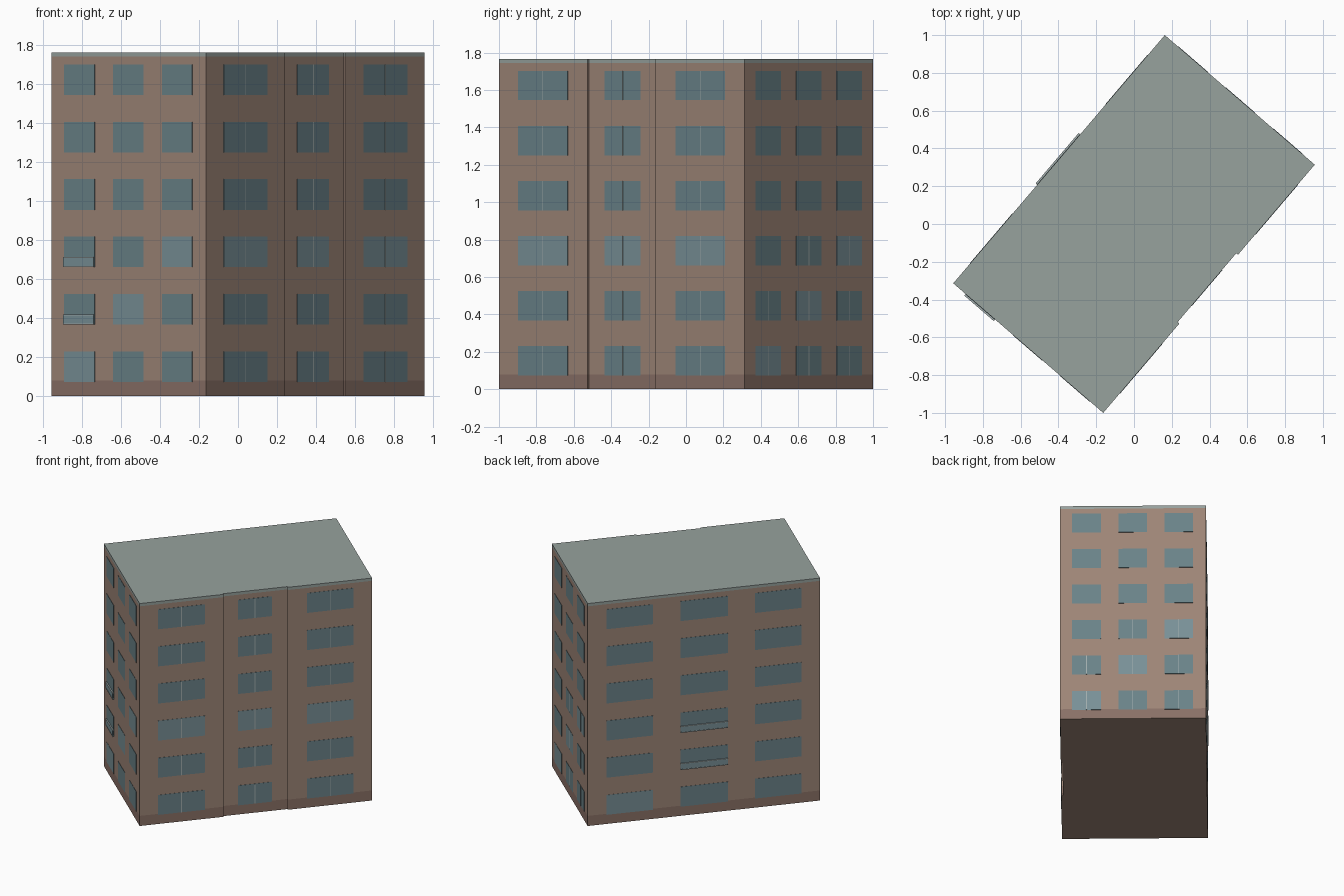
import bpy, bmesh
from mathutils import Vector

if "Cube" in bpy.data.objects:
    bpy.data.objects.remove(bpy.data.objects["Cube"])

A, B = Vector((-0.957, -0.314, 0)), Vector((-0.163, -1.0, 0))
C, D = -A, -B
TOP, BAND, PLINTH = 1.765, 1.743, 0.08
RECESS, R0, R1 = 0.012, 0.36, 0.637


def material(name, rgb):
    m = bpy.data.materials.new(name)
    m.diffuse_color = (*rgb, 1)
    m.use_nodes = True
    m.node_tree.nodes["Principled BSDF"].inputs["Base Color"].default_value = m.diffuse_color
    return m


BRICK = material("brick", (0.34, 0.235, 0.185))
BASE = material("plinth", (0.255, 0.165, 0.135))
GREY = material("roof_grey", (0.31, 0.36, 0.34))
GLASS = material("glass", (0.145, 0.225, 0.25))
LIGHT = material("light_glass", (0.19, 0.28, 0.31))
TRIM = material("trim", (0.36, 0.42, 0.42))


def finish(bm, name, mat):
    bmesh.ops.recalc_face_normals(bm, faces=bm.faces[:])
    me = bpy.data.meshes.new(name)
    bm.to_mesh(me)
    bm.free()
    me.materials.append(mat)
    ob = bpy.data.objects.new(name, me)
    bpy.context.collection.objects.link(ob)
    return ob


def axes(p, q):
    u = (q - p).normalized()
    return u, Vector((u.y, -u.x, 0))


def prism(name, pts, z0, z1, mat):
    bm = bmesh.new()
    f = bm.faces.new([bm.verts.new((p.x, p.y, z0)) for p in pts])
    ext = bmesh.ops.extrude_face_region(bm, geom=[f], use_keep_orig=True)
    vs = [g for g in ext["geom"] if isinstance(g, bmesh.types.BMVert)]
    bmesh.ops.translate(bm, verts=vs, vec=(0, 0, z1 - z0))
    return finish(bm, name, mat)


def slab(bm, p, q, t0, t1, z0, z1, d0, d1):
    """Box on the wall p-q, between fractions t0 and t1, depths d0 and d1."""
    n = axes(p, q)[1]
    v = [bm.verts.new(p.lerp(q, t) + n * d + Vector((0, 0, z)))
         for t in (t0, t1) for d in (d0, d1) for z in (z0, z1)]
    for f in ((0, 1, 3, 2), (4, 6, 7, 5), (0, 4, 5, 1), (2, 3, 7, 6), (0, 2, 6, 4), (1, 5, 7, 3)):
        bm.faces.new([v[i] for i in f])


# footprint with the shallow recessed bay on the right-hand long wall
n = axes(B, C)[1] * RECESS
r0, r1 = B.lerp(C, R0), B.lerp(C, R1)
foot = [A, B, r0, r0 - n, r1 - n, r1, C, D]
prism("floor_slab", foot, 0, 0.004, BRICK)
prism("plinth", foot, 0.004, PLINTH, BASE)
prism("walls", foot, PLINTH, BAND, BRICK)
prism("roof", foot, BAND, TOP, GREY)

even = [(0.083, 0.28), (0.40, 0.595), (0.715, 0.91)]
# name, ends, columns, windows with mullions, lighter windows, balcony column
sides = [
    ("short_front", A, B, even, set(), {(0, 0), (1, 1), (2, 2)}, 0),
    ("long_right", B, C, [(0.079, 0.28), (0.425, 0.57), (0.72, 0.92)],
     {(r, c) for r in range(6) for c in range(3)}, {(2, 0), (2, 1), (2, 2)}, None),
    ("short_back", C, D, even,
     {(0, 0), (0, 1), (0, 2), (1, 0), (1, 1), (1, 2), (2, 1), (2, 2)},
     {(0, 0), (1, 1), (2, 2)}, None),
    ("long_left", D, A, [(0.08, 0.28), (0.40, 0.603), (0.72, 0.92)], set(), {(0, 0)}, 1),
]

for name, p, q, cols, mullions, lights, balcony in sides:
    dark, light, bars = bmesh.new(), bmesh.new(), bmesh.new()
    length = (q - p).length
    for r in range(6):
        z0 = 0.073 + 0.2945 * r
        z1 = z0 + 0.157
        for c, (t0, t1) in enumerate(cols):
            d = -RECESS if name == "long_right" and c == 1 else 0
            slab(light if (r, c) in lights else dark, p, q, t0, t1, z0, z1, d - 0.003, d + 0.002)
            if (r, c) in mullions:
                m, w = (t0 + t1) / 2, 0.0025 / length
                slab(bars, p, q, m - w, m + w, z0, z1, d, d + 0.003)
    finish(dark, name + "_windows", GLASS)
    finish(light, name + "_light_windows", LIGHT)
    if mullions:
        finish(bars, name + "_mullions", TRIM)
    else:
        bars.free()
    # glazed balcony guards on the second and third storeys
    if balcony is not None:
        guard, rails = bmesh.new(), bmesh.new()
        t0, t1 = cols[balcony]
        for r in (1, 2):
            z = 0.073 + 0.2945 * r
            slab(guard, p, q, t0, t1, z + 0.004, z + 0.046, 0.006, 0.009)
            for h in (0, 0.046):
                slab(rails, p, q, t0, t1, z + h, z + h + 0.005, 0.002, 0.011)
        finish(guard, name + "_balcony_glass", LIGHT)
        finish(rails, name + "_balcony_rails", TRIM)
